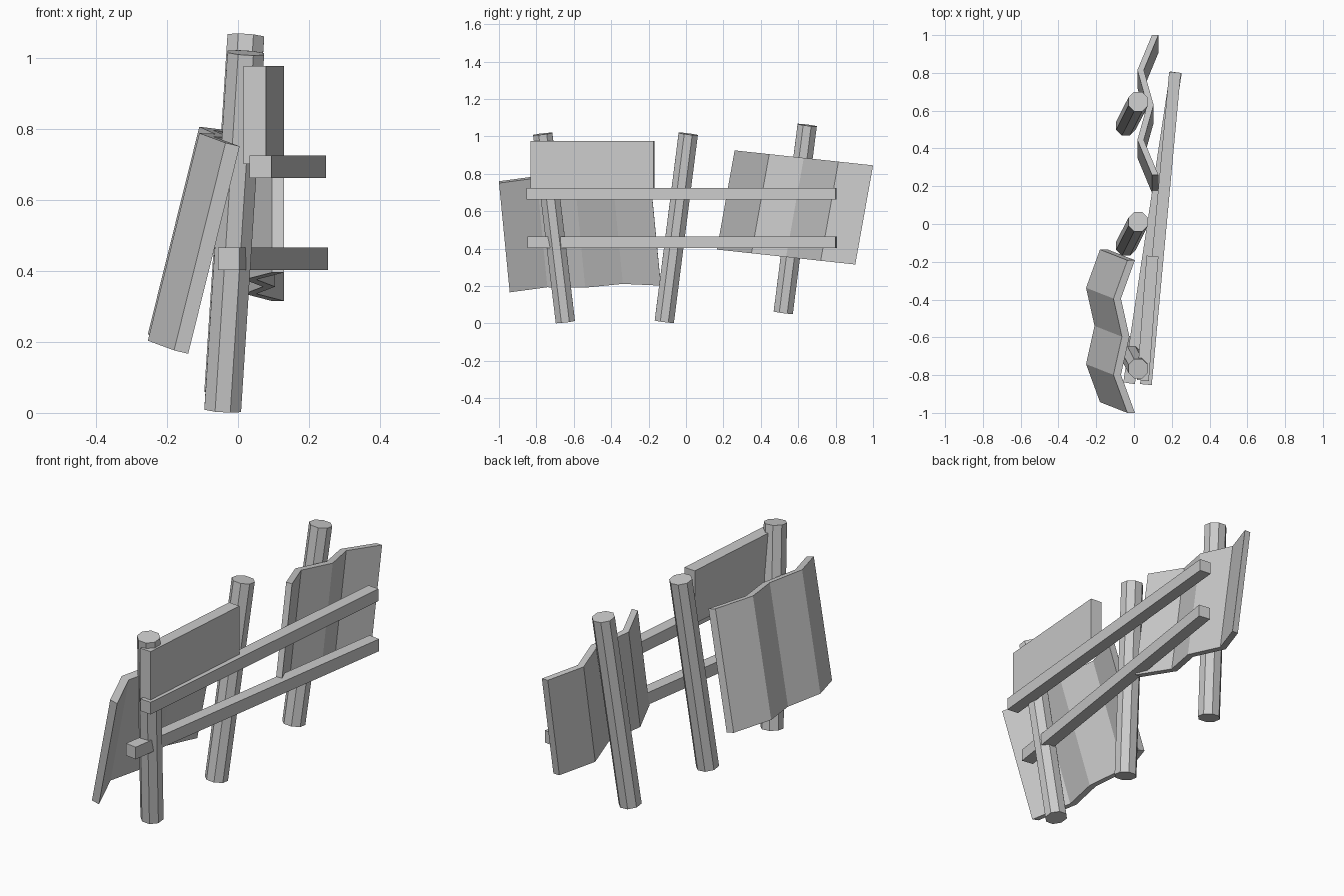
import bpy, bmesh, math
from mathutils import Vector, Matrix

if "Cube" in bpy.data.objects:
    bpy.data.objects.remove(bpy.data.objects["Cube"])


def finish(bm, name):
    bmesh.ops.recalc_face_normals(bm, faces=bm.faces)
    mesh = bpy.data.meshes.new(name)
    bm.to_mesh(mesh)
    bm.free()
    obj = bpy.data.objects.new(name, mesh)
    bpy.context.collection.objects.link(obj)
    return obj


def post(name, bottom, top, radius=0.056):
    # eight-sided stake between two centre points
    a, b = Vector(bottom), Vector(top)
    d = b - a
    turn = Vector((0, 0, 1)).rotation_difference(d).to_matrix().to_4x4()
    m = Matrix.Translation((a + b) / 2) @ turn @ Matrix.Rotation(math.pi / 8, 4, 'Z')
    bm = bmesh.new()
    bmesh.ops.create_cone(bm, cap_ends=True, segments=8, radius1=radius,
                          radius2=radius, depth=d.length, matrix=m)
    finish(bm, name)


def bar(name, start, end, width, height):
    # straight level box between two centre points
    a, b = Vector(start), Vector(end)
    d = b - a
    m = (Matrix.Translation((a + b) / 2)
         @ Matrix.Rotation(math.atan2(d.y, d.x), 4, 'Z')
         @ Matrix.Diagonal((d.length, width, height, 1)))
    bm = bmesh.new()
    bmesh.ops.create_cube(bm, size=1, matrix=m)
    finish(bm, name)


def corrugated_panel(name, corner, along, up, offsets, thickness):
    # zigzag sheet: lower corner, two edge vectors, fold offsets along the normal
    corner, along, up = Vector(corner), Vector(along), Vector(up)
    n = along.cross(up).normalized()
    bm = bmesh.new()
    rings = []
    for i, off in enumerate(offsets):
        p = corner + along * i / (len(offsets) - 1) + n * off
        rings.append([bm.verts.new(q) for q in
                      (p, p + n * thickness, p + n * thickness + up, p + up)])
    for r, s in zip(rings, rings[1:]):
        for k in range(4):
            bm.faces.new((r[k], r[(k + 1) % 4], s[(k + 1) % 4], s[k]))
    bm.faces.new(rings[0])
    bm.faces.new(rings[-1])
    finish(bm, name)


# leaning posts
post("near_post", (-0.043, -0.645, 0.008), (0.022, -0.766, 1.013))
post("middle_post", (-0.043, -0.116, 0.010), (0.022, 0.012, 1.013))
post("far_post", (-0.043, 0.520, 0.058), (0.022, 0.648, 1.060))

# two long rails
bar("upper_rail", (0.063, -0.850, 0.693), (0.217, 0.803, 0.693), 0.062, 0.063)
bar("lower_rail", (-0.026, -0.843, 0.434), (0.222, 0.803, 0.434), 0.062, 0.063)

# short flat board above the upper rail
bar("flat_panel", (0.047, -0.828, 0.838), (0.098, -0.170, 0.838), 0.063, 0.275)

# folded sheets
corrugated_panel("leaning_panel", (-0.180, -0.943, 0.176), (0, 0.808, 0.036),
                 (0.145, -0.057, 0.584), (0, -0.076, -0.03, -0.076, 0), 0.041)
corrugated_panel("upright_panel", (0.095, 0.165, 0.395), (0, 0.740, -0.080),
                 (0, 0.095, 0.530), (0, -0.077, -0.025, -0.077, 0), 0.034)
